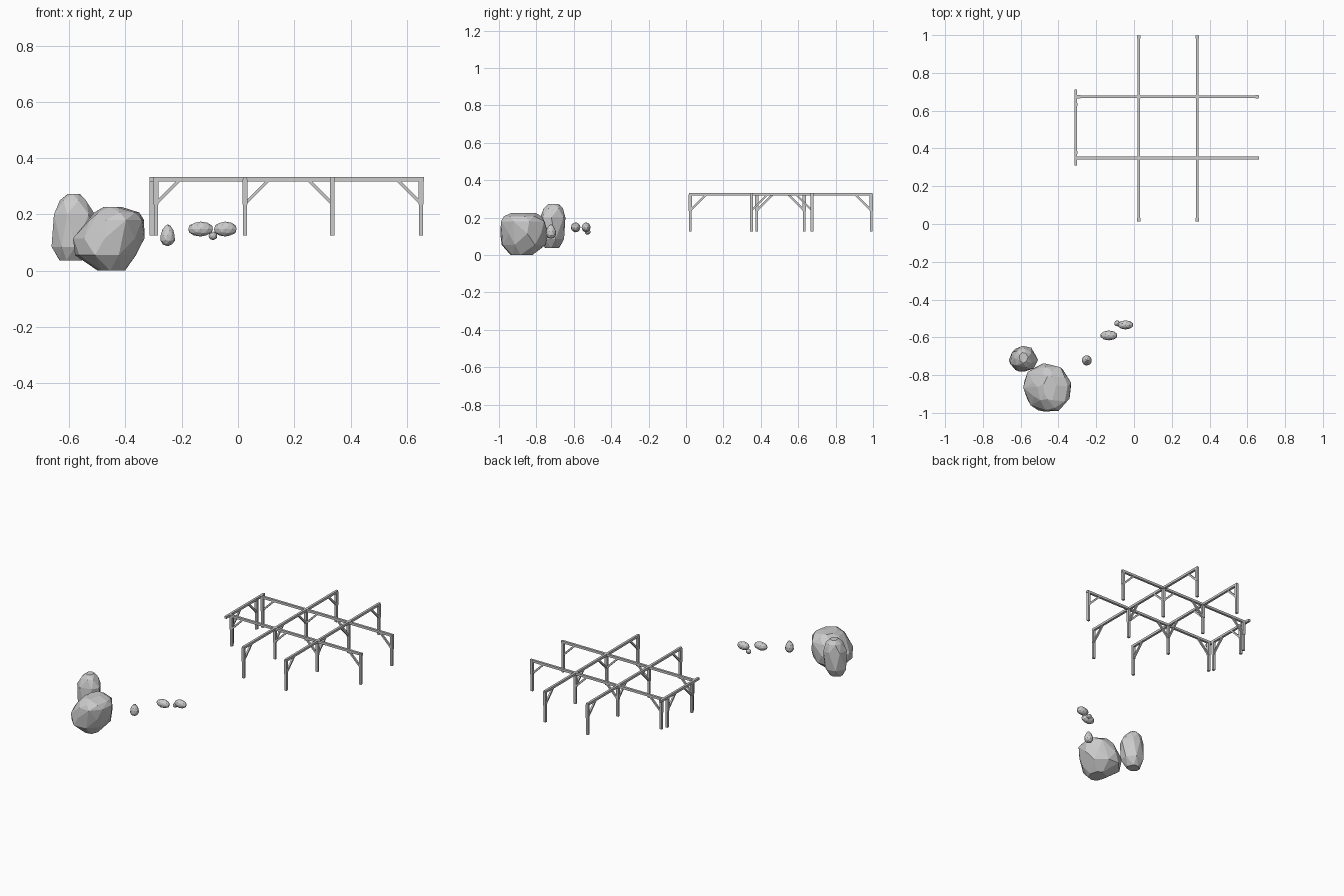
import bpy, bmesh, math, random
from mathutils import Vector

if "Cube" in bpy.data.objects:
    bpy.data.objects.remove(bpy.data.objects["Cube"])

random.seed(4)


def make_object(name, bm):
    bmesh.ops.recalc_face_normals(bm, faces=bm.faces[:])
    me = bpy.data.meshes.new(name)
    bm.to_mesh(me)
    bm.free()
    ob = bpy.data.objects.new(name, me)
    bpy.context.collection.objects.link(ob)
    return ob


def bar(name, a, b, w):
    """Square timber of width w running from point a to point b."""
    a, b = Vector(a), Vector(b)
    d = b - a
    bm = bmesh.new()
    bmesh.ops.create_cube(bm, size=1)
    bmesh.ops.scale(bm, vec=(w, w, d.length), verts=bm.verts)
    ob = make_object(name, bm)
    ob.location = (a + b) / 2
    # keep the timber sides upright: turn about z, then tip over
    ob.rotation_euler = (0, math.atan2(math.hypot(d.x, d.y), d.z), math.atan2(d.y, d.x))
    return ob


TOP, FOOT, W = 0.325, 0.126, 0.015


def post(name, x, y, *braces):
    """Upright with diagonal braces towards the given directions."""
    bar(name + "_post", (x, y, FOOT), (x, y, TOP), W)
    bar(name + "_post_head", (x, y, 0.235), (x, y, TOP), W + 0.002)
    for dx, dy in braces:
        bar(name + "_brace", (x, y, 0.238), (x + dx * 0.085, y + dy * 0.085, TOP - 0.002), 0.011)


X1, X2, Y1, Y2 = 0.025, 0.335, 0.35, 0.674

# long crossing beams
for y in (Y1, Y2):
    bar("cross_beam", (-0.315, y, TOP), (0.662, y, TOP), W)
    post("left_end", -0.292, y, (1, 0))
    post("right_end", 0.651, y, (-1, 0))
for x in (X1, X2):
    bar("long_beam", (x, 0.015, TOP), (x, 0.998, TOP), W)
    post("front_end", x, 0.023, (0, 1))
    post("back_end", x, 0.99, (0, -1))

# posts at the crossings, braced towards the middle bay
for x, sx in ((X1, 1), (X2, -1)):
    for y, sy in ((Y1, 1), (Y2, -1)):
        post("crossing", x, y, (sx, 0), (0, sy))

# side gate across the left ends
bar("gate_beam", (-0.308, 0.31, TOP), (-0.308, 0.712, TOP), W)
post("gate_front", -0.307, 0.378, (0, 1))
post("gate_back", -0.307, 0.632, (0, -1))


def boulder(name, rings, n):
    """Faceted rock: hull around slightly jittered rings (z, cx, cy, rx, ry)."""
    bm = bmesh.new()
    for i, (z, cx, cy, rx, ry) in enumerate(rings):
        for k in range(n):
            t = 2 * math.pi * (k + 0.5 * (i % 2)) / n + random.uniform(-0.15, 0.15)
            s = random.uniform(0.96, 1.03)
            bm.verts.new((cx + rx * s * math.cos(t), cy + ry * s * math.sin(t), z))
    res = bmesh.ops.convex_hull(bm, input=bm.verts[:])
    loose = [v for v in bm.verts if not v.link_faces]
    bmesh.ops.delete(bm, geom=loose, context='VERTS')
    bmesh.ops.dissolve_limit(bm, angle_limit=math.radians(8), verts=bm.verts[:], edges=bm.edges[:])
    return make_object(name, bm)


# two large rocks
boulder("large_boulder", [
    (0.000, -0.450, -0.880, 0.050, 0.060),
    (0.055, -0.467, -0.868, 0.116, 0.125),
    (0.115, -0.461, -0.866, 0.127, 0.130),
    (0.180, -0.434, -0.870, 0.103, 0.125),
    (0.207, -0.430, -0.872, 0.082, 0.100),
    (0.226, -0.445, -0.870, 0.035, 0.065)], 8)
boulder("tall_boulder", [
    (0.037, -0.595, -0.717, 0.042, 0.040),
    (0.085, -0.590, -0.717, 0.074, 0.066),
    (0.200, -0.584, -0.715, 0.074, 0.072),
    (0.250, -0.585, -0.710, 0.050, 0.052),
    (0.272, -0.585, -0.708, 0.024, 0.028)], 7)


def pebble(name, center, size, taper=(0, 0, 0)):
    """Low-poly egg; taper narrows it along the given axis."""
    bm = bmesh.new()
    bmesh.ops.create_icosphere(bm, subdivisions=2, radius=1)
    t = Vector(taper)
    for v in bm.verts:
        along = v.co.dot(t)
        axis = t.normalized() * v.co.dot(t.normalized())
        v.co = axis + (v.co - axis) * (1 - along)
        v.co = Vector(center) + Vector([c * s / 2 for c, s in zip(v.co, size)])
    return make_object(name, bm)


# trail of small stones
pebble("upright_stone", (-0.250, -0.722, 0.126), (0.052, 0.053, 0.078), (0, 0, 0.3))
pebble("flat_stone_left", (-0.133, -0.590, 0.148), (0.092, 0.052, 0.053))
pebble("flat_stone_right", (-0.045, -0.534, 0.148), (0.084, 0.048, 0.053))
pebble("tiny_stone", (-0.089, -0.526, 0.124), (0.032, 0.032, 0.030))
